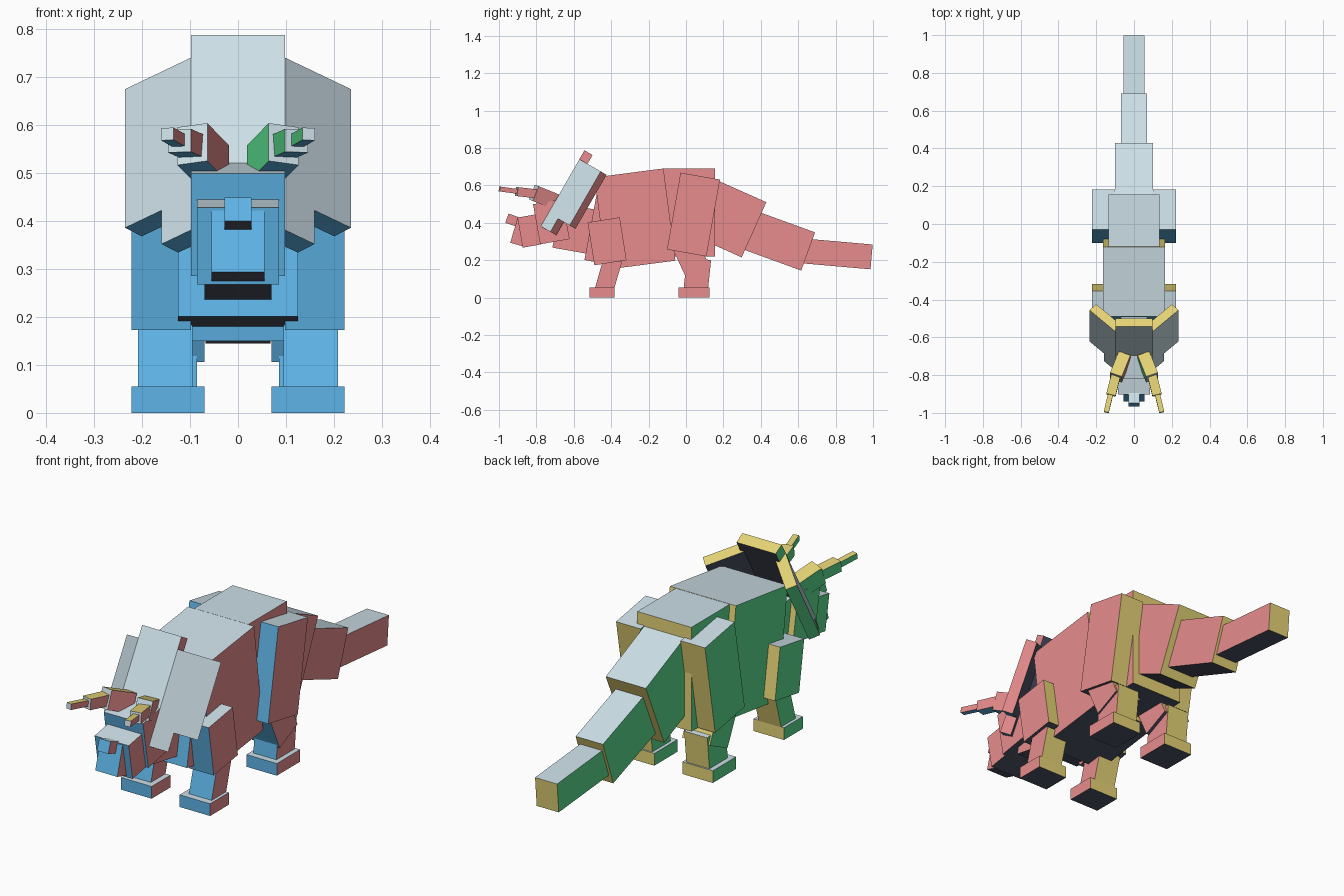
import bpy, bmesh, math
from mathutils import Matrix, Vector

if "Cube" in bpy.data.objects:
    bpy.data.objects.remove(bpy.data.objects["Cube"])

# One colour per box side, chosen by local direction
def lin(h):
    out = []
    for i in (0, 2, 4):
        c = int(h[i:i + 2], 16) / 255
        out.append(c / 12.92 if c <= 0.04045 else ((c + 0.055) / 1.055) ** 2.4)
    return (*out, 1)

SIDES = [("right_red", "E78C8C", (1, 0, 0)), ("left_green", "59DA8B", (-1, 0, 0)),
         ("front_blue", "60B7EB", (0, -1, 0)), ("back_yellow", "E5D376", (0, 1, 0)),
         ("top_pale", "CDE0E8", (0, 0, 1)), ("bottom_dark", "4E5466", (0, 0, -1))]
MATS = []
for n, h, _ in SIDES:
    m = bpy.data.materials.new(n)
    m.diffuse_color = lin(h)
    m.use_nodes = True
    m.node_tree.nodes["Principled BSDF"].inputs["Base Color"].default_value = m.diffuse_color
    MATS.append(m)
DIRS = [Vector(d) for _, _, d in SIDES]
FLIP = Matrix.Diagonal((-1, 1, 1, 1))


def box(name, size, matrix):
    bm = bmesh.new()
    bmesh.ops.create_cube(bm, size=1)
    bm.normal_update()
    for f in bm.faces:
        f.material_index = max(range(6), key=lambda i: f.normal.dot(DIRS[i]))
    bm.transform(matrix @ Matrix.Diagonal((*size, 1)))
    me = bpy.data.meshes.new(name)
    bm.to_mesh(me)
    bm.free()
    for m in MATS:
        me.materials.append(m)
    bpy.context.collection.objects.link(bpy.data.objects.new(name, me))


def pair(name, size, matrix):
    box(name + "_right", size, matrix)
    box(name + "_left", size, FLIP @ matrix @ FLIP)


def pitched(x, y, z, tilt):
    return Matrix.Translation((x, y, z)) @ Matrix.Rotation(math.radians(tilt), 4, 'X')


def framed(center, x, y, z):
    m = Matrix((x, y, z)).transposed().to_4x4()
    m.translation = center
    return m


# Central parts: half width, y, z, length, height, tilt
for name, hw, y, z, l, h, t in [
    ("front_torso", .165, -.273, .42, .372, .497, 7.4),
    ("middle_torso", .135, .018, .455, .274, .47, 0),
    ("chest", .125, -.427, .388, .16, .41, -10.5),
    ("neck", .07, -.588, .367, .214, .24, -10),
    ("head", .098, -.72, .406, .16, .217, 10),
    ("snout", .085, -.838, .356, .1, .163, 10),
    ("beak", .055, -.88, .346, .085, .134, -16),
    ("nose_horn", .028, -.93, .415, .058, .052, -19),
    ("tail_base", .1, .181, .444, .4, .323, -24),
    ("tail_middle", .068, .465, .315, .4, .217, -20),
    ("tail_tip", .055, .793, .235, .4, .133, -5),
]:
    box(name, (2 * hw, l, h), pitched(0, y, z, t))

# Legs: inner x, outer x, y, z, length, height, tilt
for name, x0, x1, y, z, l, h, t in [
    ("shoulder", .098, .222, -.422, .301, .174, .232, 9),
    ("front_shin", .095, .208, -.414, .123, .1, .17, -16),
    ("front_foot", .07, .222, -.449, .0275, .134, .055, 0),
    ("thigh", .1, .222, .04, .444, .214, .417, -10),
    ("knee", .07, .208, .022, .226, .14, .2, 25),
    ("rear_shin", .085, .2, .061, .128, .13, .16, -6),
    ("rear_foot", .07, .222, .043, .0275, .166, .055, 0),
]:
    pair(name, (x1 - x0, l, h), pitched((x0 + x1) / 2, y, z, t))

# Neck frill plates: placed by the inner top corner of the pale face
def plate(corner, across, width, length, thick, drop=0):
    up = Vector((0, .498, .867)).normalized()
    x = Vector(across)
    x = (x - up * x.dot(up)).normalized()
    z = x.cross(up)
    c = Vector(corner) + x * width / 2 - up * (drop + length / 2) - z * thick / 2
    return (width, length, thick), framed(c, x, up, z)

SLANT = (.72, .59, -.358)
box("frill_middle", *plate((-.098, -.543, .787), (1, 0, 0), .196, .42, .05))
pair("frill_side", *plate((.098, -.57, .74), SLANT, .19, .333, .05))
pair("frill_cheek", *plate((.098, -.57, .74), SLANT, .085, .081, .05, .333))

# Brow horns: three tapering segments along a bent path
for name, a, b, w, h in [
    ("horn_base", (.050, -.70, .514), (.095, -.813, .560), .066, .085),
    ("horn_middle", (.095, -.80, .555), (.122, -.906, .567), .05, .048),
    ("horn_tip", (.121, -.89, .566), (.147, -.997, .581), .027, .026),
]:
    a, b = Vector(a), Vector(b)
    z = (b - a).normalized()
    x = Vector((1, 0, 0))
    x = (x - z * x.dot(z)).normalized()
    pair(name, (w, h, (b - a).length), framed((a + b) / 2, x, z.cross(x), z))
